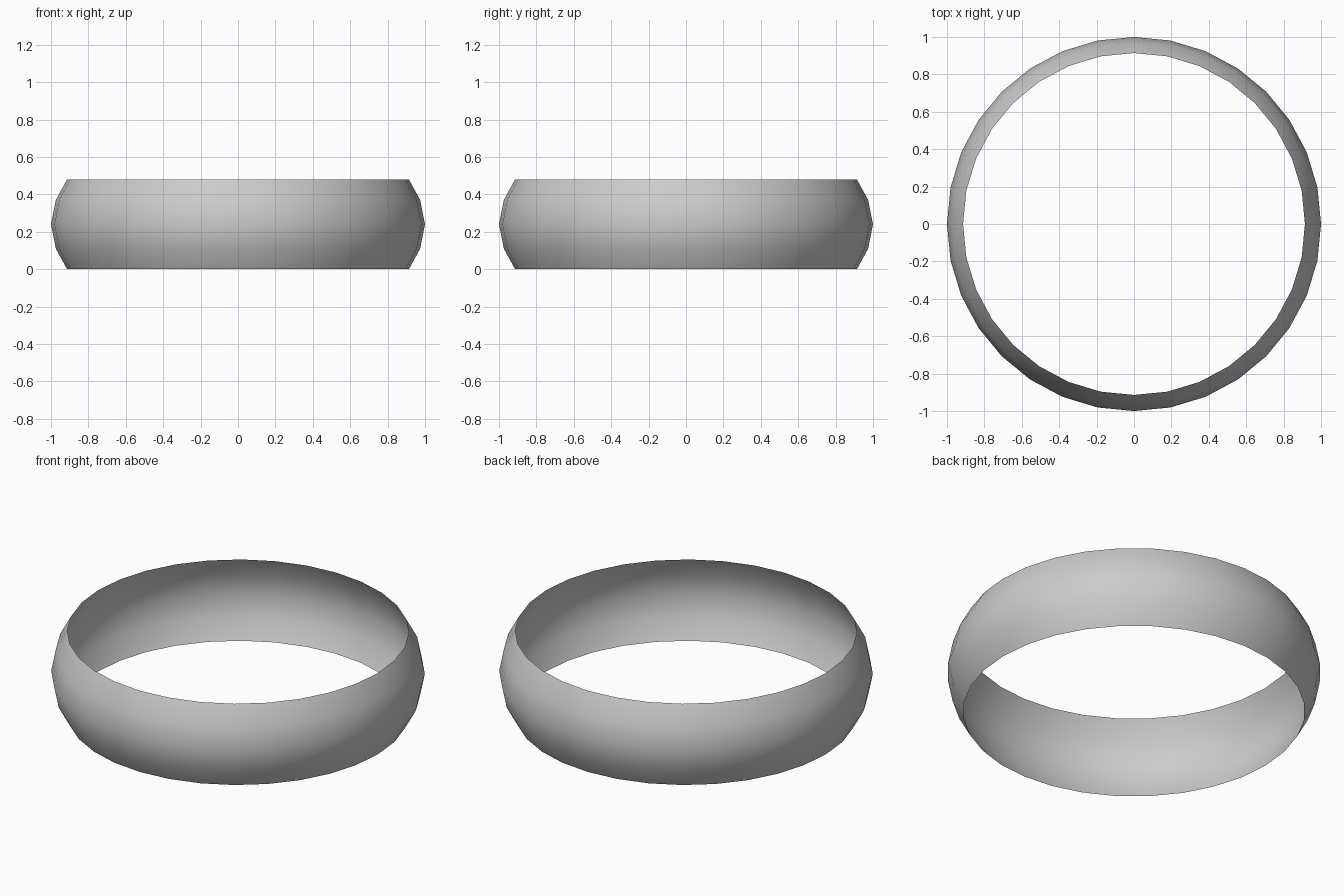
import bpy, bmesh, math

if "Cube" in bpy.data.objects:
    bpy.data.objects.remove(bpy.data.objects["Cube"])

SEGMENTS = 32
# Bulging band profile: (radius, height)
PROFILE = [(0.914, 0.0), (0.974, 0.11), (1.0, 0.24), (0.974, 0.37), (0.914, 0.48)]

# Open thin band, lathed around z
bm = bmesh.new()
rings = []
for r, z in PROFILE:
    rings.append([bm.verts.new((r * math.cos(2 * math.pi * i / SEGMENTS),
                                r * math.sin(2 * math.pi * i / SEGMENTS), z))
                  for i in range(SEGMENTS)])
for low, high in zip(rings, rings[1:]):
    for i in range(SEGMENTS):
        j = (i + 1) % SEGMENTS
        face = bm.faces.new((low[i], low[j], high[j], high[i]))
        face.smooth = True

mesh = bpy.data.meshes.new("ring_band")
bm.to_mesh(mesh)
bm.free()
band = bpy.data.objects.new("ring_band", mesh)
bpy.context.collection.objects.link(band)
